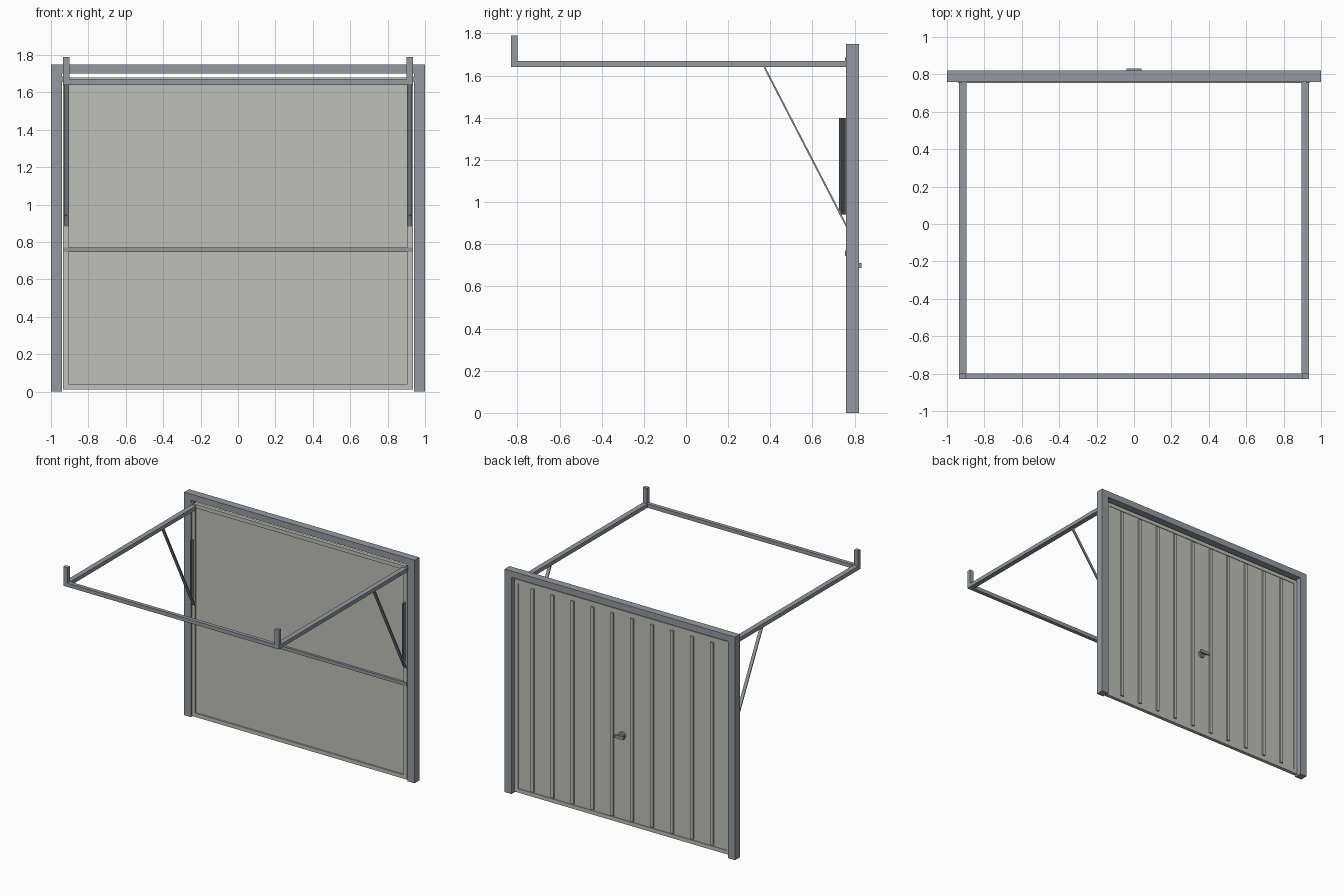
import bpy
from mathutils import Vector

cube = bpy.data.objects.get("Cube")
if cube:
    bpy.data.objects.remove(cube, do_unlink=True)


def material(name, rgb):
    m = bpy.data.materials.new(name)
    m.use_nodes = True
    m.diffuse_color = (*rgb, 1)
    m.node_tree.nodes["Principled BSDF"].inputs["Base Color"].default_value = (*rgb, 1)
    return m


steel = material("blue_grey_steel", (0.30, 0.32, 0.35))
sheet = material("warm_grey_sheet", (0.52, 0.52, 0.49))
spring_steel = material("dark_spring_steel", (0.19, 0.20, 0.22))


def box(name, x, y, z, mat):
    """Box from (low, high) ranges on each axis."""
    bpy.ops.mesh.primitive_cube_add(size=1)
    o = bpy.context.object
    o.name = name
    o.location = [(a + b) / 2 for a, b in (x, y, z)]
    o.scale = [b - a for a, b in (x, y, z)]
    bpy.ops.object.transform_apply(location=False, rotation=False, scale=True)
    o.data.materials.append(mat)
    return o


def rod(name, start, end, radius, mat, sides=16):
    start, end = Vector(start), Vector(end)
    d = end - start
    bpy.ops.mesh.primitive_cylinder_add(vertices=sides, radius=radius, depth=d.length,
                                        location=(start + end) / 2)
    o = bpy.context.object
    o.name = name
    o.rotation_euler = d.to_track_quat('Z', 'Y').to_euler()
    o.data.materials.append(mat)
    bpy.ops.object.shade_smooth_by_angle()
    return o


def span(side, a, b):
    return tuple(sorted((side * a, side * b)))


# Fixed outer frame
box("frame_lintel", (-1, 1), (0.76, 0.82), (1.70, 1.75), steel)

# Door leaf: thin sheet, border and vertical ribs on the outside
box("door_sheet", (-0.91, 0.91), (0.773, 0.785), (0.03, 1.66), sheet)
box("door_bottom_border", (-0.935, 0.935), (0.762, 0.79), (0.01, 0.04), sheet)
box("door_top_border", (-0.935, 0.935), (0.762, 0.79), (1.65, 1.68), sheet)
for i in range(10):
    x = (i - 4.5) * 0.173
    box("door_rib", (x - 0.013, x + 0.013), (0.785, 0.797), (0.05, 1.64), sheet)
box("door_cross_brace", (-0.935, 0.935), (0.755, 0.775), (0.745, 0.77), steel)

# Door handle
rod("handle_stem", (0, 0.783, 0.70), (0, 0.825, 0.70), 0.012, steel)
rod("handle_rose", (0, 0.783, 0.70), (0, 0.80, 0.70), 0.028, steel, 24)
box("handle_grip", (-0.04, 0.04), (0.82, 0.832), (0.688, 0.712), steel)

# Overhead track crossbar
box("track_crossbar", (-0.935, 0.935), (-0.83, -0.80), (1.64, 1.67), steel)

# Mirrored side parts
for s, label in ((1, "left"), (-1, "right")):
    box(label + "_frame_post", span(s, 0.94, 1), (0.76, 0.82), (0, 1.75), steel)
    box(label + "_door_border", span(s, 0.905, 0.935), (0.762, 0.79), (0.04, 1.65), sheet)
    box(label + "_track", span(s, 0.895, 0.935), (-0.80, 0.76), (1.64, 1.67), steel)
    box(label + "_track_hanger", span(s, 0.90, 0.935), (-0.83, -0.80), (1.67, 1.79), steel)
    box(label + "_roller_bracket", span(s, 0.92, 0.942), (0.755, 0.78), (1.655, 1.685), steel)

    # Flat diagonal strut between track and door
    top, bottom = Vector((s * 0.917, 0.372, 1.64)), Vector((s * 0.917, 0.762, 0.885))
    d = bottom - top
    strut = box(label + "_strut", (-0.0125, 0.0125), (-0.004, 0.004),
                (-d.length / 2, d.length / 2), steel)
    strut.location = (top + bottom) / 2
    strut.rotation_euler = Vector((0, 0, 1)).rotation_difference(-d.normalized()).to_euler()

    # Balance springs beside the post
    for y in (0.731, 0.742, 0.753):
        rod(label + "_spring", (s * 0.92, y, 0.94), (s * 0.92, y, 1.40), 0.006, spring_steel, 12)
